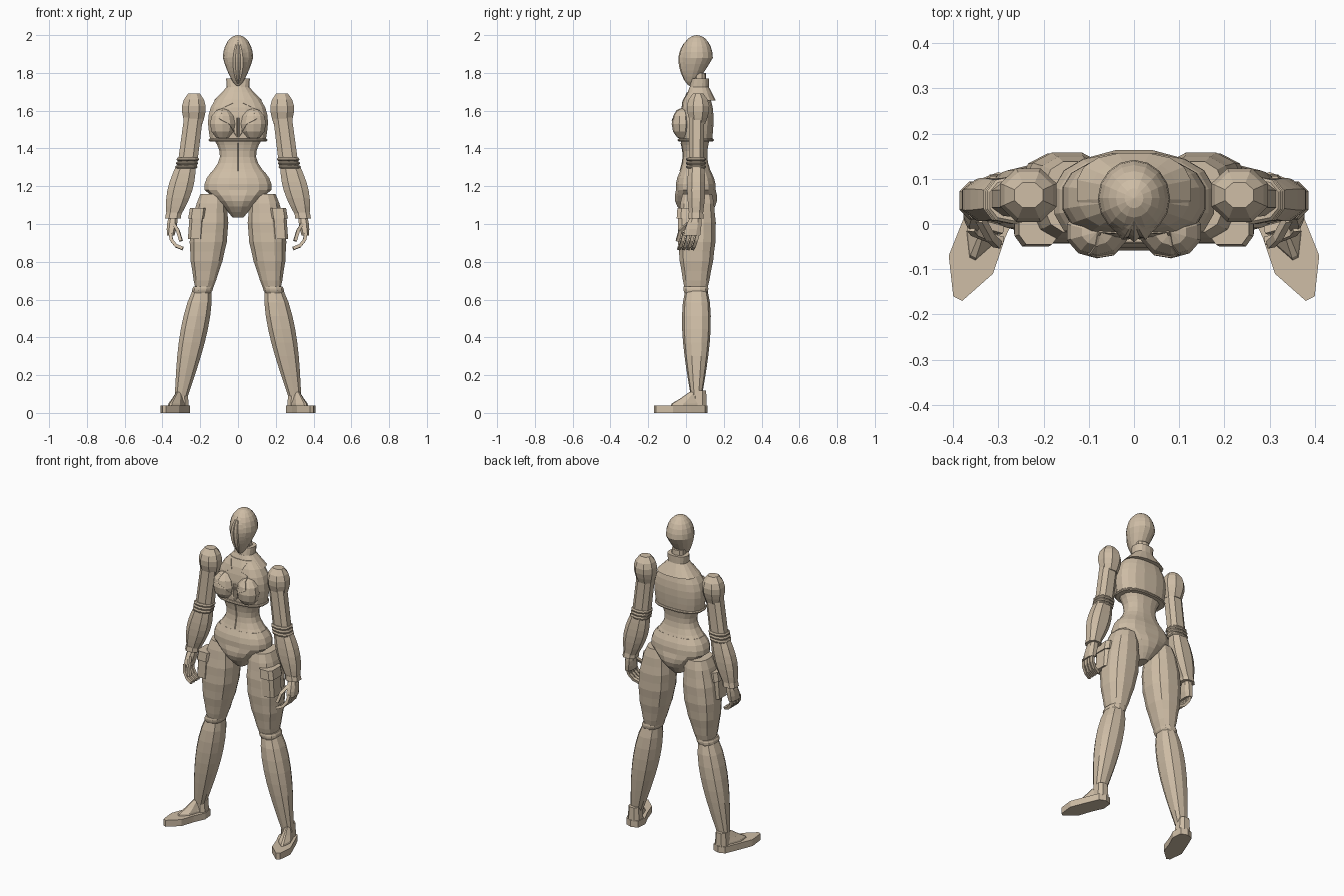
import bpy, bmesh, math
from mathutils import Vector
from mathutils.bvhtree import BVHTree

cube = bpy.data.objects.get("Cube")
if cube:
    bpy.data.objects.remove(cube, do_unlink=True)

TAN = (.62, .51, .38, 1)
skin = bpy.data.materials.new("warm_tan")
skin.use_nodes = True
skin.diffuse_color = TAN
skin.node_tree.nodes["Principled BSDF"].inputs["Base Color"].default_value = TAN


def finish(name, bm, mirror):
    """Turn a bmesh into a named, flat shaded object."""
    bmesh.ops.recalc_face_normals(bm, faces=bm.faces)
    mesh = bpy.data.meshes.new(name)
    bm.to_mesh(mesh)
    bm.free()
    mesh.materials.append(skin)
    part = bpy.data.objects.new(name, mesh)
    bpy.context.collection.objects.link(part)
    if mirror:
        part.modifiers.new("mirror", "MIRROR")
    return part


def bridge(name, loops, mirror):
    """Skin a stack of equal point loops and cap both ends."""
    bm = bmesh.new()
    rows = [[bm.verts.new(point) for point in loop] for loop in loops]
    for upper, lower in zip(rows, rows[1:]):
        for i in range(len(upper)):
            bm.faces.new((upper[i - 1], upper[i], lower[i], lower[i - 1]))
    bm.faces.new(rows[0])
    bm.faces.new(rows[-1])
    return finish(name, bm, mirror)


def squash(value, power):
    return math.copysign(abs(value) ** power, value)


def segment(name, start, end, size, end_size, swell=(0, 0), skew=1,
            sides=10, steps=6, power=.8, fold=0):
    """Tapered body segment between two centres, swelling in the middle.
    Segments away from the centre line are mirrored."""
    start, end, size, end_size, swell = map(Vector, (start, end, size, end_size, swell))
    loops = []
    for k in range(steps + 1):
        t = k / steps
        centre = start.lerp(end, t)
        radius = size.lerp(end_size, t) + swell * math.sin(math.pi * t ** skew)
        radius *= 1 + fold * (k % 2)
        loop = []
        for i in range(sides):
            angle = math.tau * (i + .5) / sides
            across = radius.x * squash(math.cos(angle), power)
            along = radius.y * squash(math.sin(angle), power)
            loop.append(centre + Vector((across, along, 0)))
        loops.append(loop)
    return bridge(name, loops, start.x > 0)


def ellipsoid(name, centre, radii, segments, rings, mirror, shape=None):
    bm = bmesh.new()
    bmesh.ops.create_uvsphere(bm, u_segments=segments, v_segments=rings, radius=1)
    for vert in bm.verts:
        if shape:
            shape(vert.co)
        vert.co = Vector(centre) + vert.co * Vector(radii)
    return finish(name, bm, mirror)


def tube(name, paths, radius):
    """Thin four-sided tubes, repeated on both sides."""
    curve = bpy.data.curves.new(name, "CURVE")
    curve.dimensions = "3D"
    curve.bevel_depth = radius
    curve.bevel_resolution = 0
    curve.use_fill_caps = True
    curve.materials.append(skin)
    for path in paths:
        for side in (1, -1):
            spline = curve.splines.new("POLY")
            spline.points.add(len(path) - 1)
            spline.use_smooth = False
            for point, (x, y, z) in zip(spline.points, path):
                point.co = (x * side, y, z, 1)
    part = bpy.data.objects.new(name, curve)
    bpy.context.collection.objects.link(part)


def front_of(*parts):
    """Give a function that finds the front surface of the parts at x, z."""
    trees = []
    for part in parts:
        mesh = part.data
        trees.append(BVHTree.FromPolygons([v.co for v in mesh.vertices],
                                          [p.vertices for p in mesh.polygons]))

    def look(x, z):
        hits = [tree.ray_cast(Vector((x, -1, z)), Vector((0, 1, 0)))[0] for tree in trees]
        return min((hit.y for hit in hits if hit), default=.05)
    return look


def trim(name, look, corners, radius=.004, steps=6):
    """Lay a thin seam over the front surface."""
    path = []
    for a, b in zip(corners, corners[1:]):
        for k in range(steps + 1):
            spot = Vector(a).lerp(Vector(b), k / steps)
            path.append((spot.x, look(spot.x, spot.y), spot.y))
    tube(name, [path], radius)


# Egg-shaped head: narrow and pushed forward at the chin
def egg(co):
    low = max(-co.z, 0)
    co.x *= 1 - low * .35
    co.y = co.y * (1 - low * .35) - low * .4
    co.z *= 1 + low * .25


head = ellipsoid("head", (0, .057, 1.88), (.08, .085, .12), 16, 12, False, egg)
segment("neck", (0, .07, 1.8), (0, .07, 1.68), (.04, .035), (.045, .04), steps=1)

# Ribbed, lens-shaped face mask draped over the head
look = front_of(head)
bm = bmesh.new()
rows = []
for k in range(11):
    arch = math.sin(math.pi * k / 10)
    z = 1.74 + .0235 * k
    row = []
    for u in range(-4, 5):
        x = u / 4 * (.004 + .05 * arch ** .8)
        lift = 0 if abs(u) == 4 else .003 if u % 2 else .012
        row.append(bm.verts.new((x, look(x, z) - lift * arch - .001, z)))
    rows.append(row)
for lower, upper in zip(rows, rows[1:]):
    for i in range(8):
        bm.faces.new((lower[i], lower[i + 1], upper[i + 1], upper[i]))
finish("face_mask", bm, False)

# Torso: collar, overhanging yoke, jacket, waist and briefs
segment("collar", (0, .075, 1.77), (0, .07, 1.72), (.064, .047), (.06, .052), sides=16, steps=1)
segment("yoke", (0, .07, 1.725), (0, .075, 1.655), (.06, .052), (.128, .083),
        sides=16, steps=2)
jacket = segment("jacket", (0, .06, 1.7), (0, .055, 1.45), (.08, .055), (.15, .085),
                 swell=(.045, .02), skew=.8, sides=16)
segment("jacket_hem", (0, .052, 1.452), (0, .052, 1.438), (.153, .093), (.153, .093),
        swell=(.005, .005), sides=16, steps=3)
waist = segment("waist", (0, .047, 1.45), (0, .05, 1.26), (.13, .08), (.155, .09),
                swell=(-.045, -.02), sides=16)
segment("hip_belt", (0, .05, 1.275), (0, .052, 1.18), (.145, .085), (.18, .107),
        swell=(.013, .008), sides=16, steps=3)
segment("briefs", (0, .052, 1.18), (0, .055, 1.035), (.18, .107), (.03, .05),
        swell=(-.01, .03), sides=16, steps=5)
bust = ellipsoid("bust", (.082, -.018, 1.53), (.07, .058, .083), 10, 6, True)

# Jacket seams
look = front_of(jacket, bust)
trim("lapel_edge", look, [(.055, 1.69), (.03, 1.64), (.075, 1.62), (.1, 1.56),
                          (.045, 1.53), (.01, 1.47)])
trim("front_zip", look, [(.004, 1.56), (.004, 1.46)])
trim("waist_seam", front_of(waist), [(0, 1.43), (0, 1.28)], radius=.003)

# Arms: shoulder caps, upper arms, elbow bands and forearms
segment("shoulder_cap", (.233, .064, 1.69), (.235, .064, 1.53), (.034, .03), (.05, .04),
        swell=(.027, .03), skew=.8, sides=8, steps=5, power=.95)
segment("upper_arm", (.235, .057, 1.57), (.27, .055, 1.3), (.053, .043), (.055, .04), sides=8)
for k in range(3):
    x, z = .266 + k * .004, 1.342 - k * .02
    segment(f"elbow_band_{k + 1}", (x, .053, z + .009), (x, .053, z - .009),
            (.055, .046), (.055, .046), swell=(.007, .008), steps=3)
segment("forearm", (.275, .055, 1.31), (.34, .053, 1.05), (.055, .043), (.042, .039),
        swell=(.022, .01), sides=8)
segment("wrist_cuff", (.34, .052, 1.06), (.344, .052, 1.03), (.043, .041), (.045, .045), sides=8,
        steps=1)

# Hands with curled fingers
segment("palm", (.344, .052, 1.04), (.356, .03, .94), (.024, .03), (.021, .048),
        swell=(.006, .004), sides=8, steps=3)
fingers = []
for i in range(4):
    y = .024 * i - .008
    fingers.append([(.36, y, .955), (.352, y - .01, .915),
                    (.328, y - .02, .885), (.292, y - .03, .87)])
tube("fingers", fingers, .012)
tube("thumb", [[(.34, .01, 1), (.318, -.03, .965), (.302, -.045, .91)]], .012)

# Legs: folded trousers, pockets with flaps, knee bands and shins
segment("thigh", (.135, .06, 1.16), (.18, .053, .65), (.065, .08), (.045, .06),
        swell=(.044, .03), skew=.9, sides=12, steps=10, fold=.025)
segment("thigh_pocket", (.215, .014, 1.06), (.225, .014, .92), (.042, .058), (.042, .058),
        sides=8, steps=1, power=.5)
segment("pocket_flap", (.21, .015, 1.085), (.218, .014, 1.03), (.046, .063), (.048, .066),
        sides=8, steps=1, power=.5)
segment("knee_band", (.184, .052, .67), (.192, .052, .635), (.053, .066), (.05, .062),
        swell=(.005, .004), sides=12, steps=3)
segment("shin", (.19, .055, .655), (.3, .055, .09), (.05, .058), (.036, .03),
        swell=(.03, .028), skew=.75, steps=8)
segment("ankle_cuff", (.3, .07, .118), (.3, .067, .035), (.035, .039), (.042, .045),
        sides=8, steps=2)

# Feet: angular sole, turned out, with a sloping upper
heel = Vector((.3, .08, 0))
outline = [(.08, -.25), (.1, -.24), (.11, -.15), (.07, -.05), (.04, .02), (0, .035),
           (-.04, .02), (-.047, -.04), (-.015, -.11), (.012, -.19)]


def foot(name, levels):
    bridge(name, [[heel + Vector((x * scale, y * scale, z)) for x, y in outline]
                  for scale, z in levels], True)


foot("sole", [(1, 0), (1, .04)])
foot("foot_upper", [(.65, .035), (.62, .05), (.45, .075), (.25, .11)])
